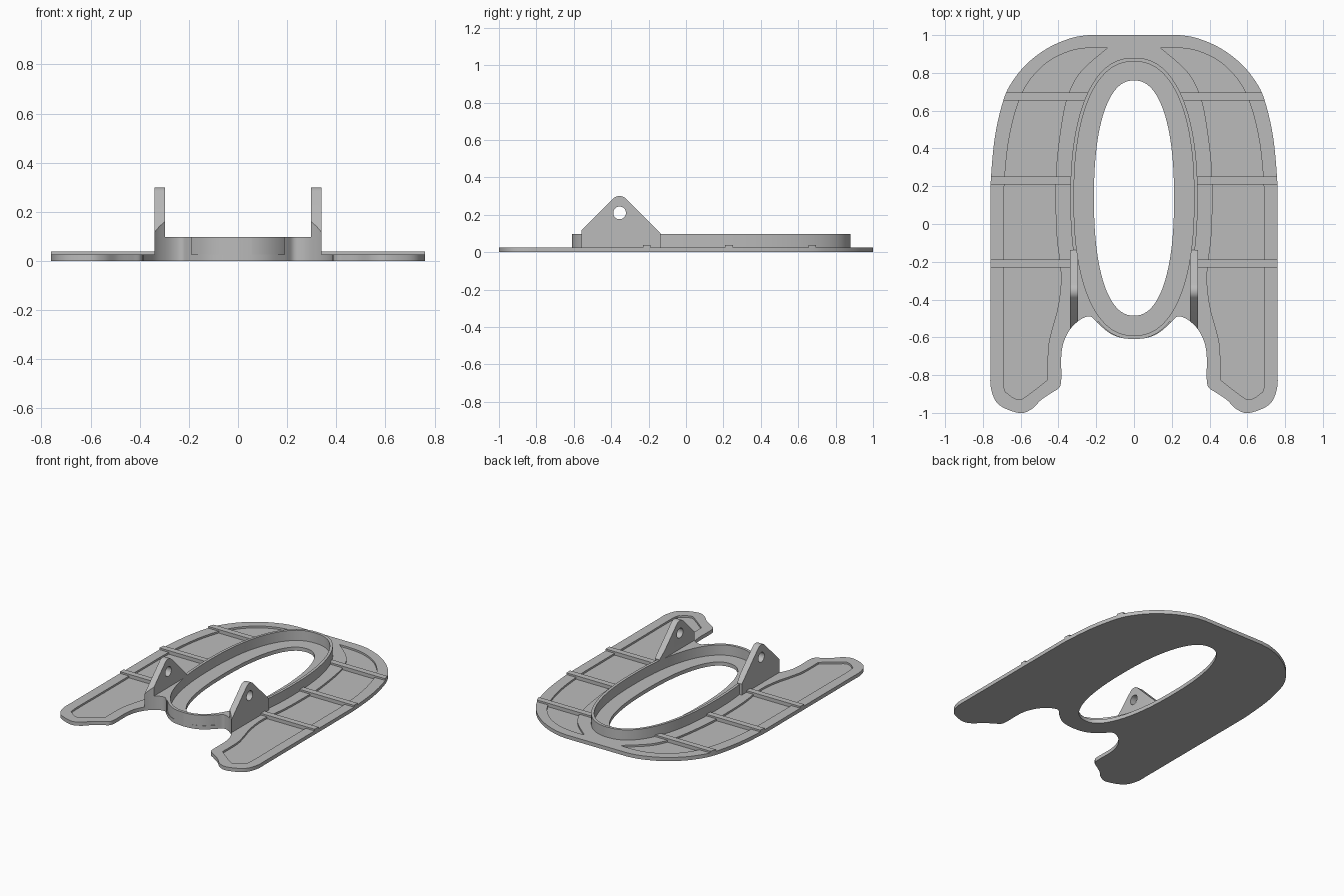
import bpy, bmesh, math

if "Cube" in bpy.data.objects:
    bpy.data.objects.remove(bpy.data.objects["Cube"])

grey = bpy.data.materials.new("plain grey")
grey.diffuse_color = (0.5, 0.5, 0.5, 1)
grey.use_nodes = True
grey.node_tree.nodes["Principled BSDF"].inputs["Base Color"].default_value = grey.diffuse_color


def smooth(pts, n=6, closed=False):
    """Rounded line through the points."""
    out, c = [], len(pts)
    get = (lambda i: pts[i % c]) if closed else (lambda i: pts[max(0, min(c - 1, i))])
    for i in range(c if closed else c - 1):
        p0, p1, p2, p3 = (get(i + k) for k in (-1, 0, 1, 2))
        for s in range(n):
            t = s / n
            out.append(tuple(0.5 * (2 * b + (d - a) * t + (2 * a - 5 * b + 4 * d - e) * t * t
                                    + (3 * b - a - 3 * d + e) * t ** 3)
                             for a, b, d, e in zip(p0, p1, p2, p3)))
    if not closed:
        out.append(pts[-1])
    return out


def oval(rx, y0, y1, power=2.3, n=96):
    """Slightly squared ellipse from y0 to y1."""
    cy, ry = (y0 + y1) / 2, (y1 - y0) / 2
    pts = []
    for i in range(n):
        a = 2 * math.pi * i / n
        c, s = math.cos(a), math.sin(a)
        pts.append((rx * math.copysign(abs(c) ** (2 / power), c),
                    cy + ry * math.copysign(abs(s) ** (2 / power), s)))
    return pts


def prism(name, pts, lo, hi, axis="z"):
    """Extrude a 2D profile along z, or a (y, z) profile along x."""
    place = (lambda p, h: (p[0], p[1], h)) if axis == "z" else (lambda p, h: (h, p[0], p[1]))
    bm = bmesh.new()
    face = bm.faces.new([bm.verts.new(place(p, lo)) for p in pts])
    ext = bmesh.ops.extrude_face_region(bm, geom=[face])
    step = (0, 0, hi - lo) if axis == "z" else (hi - lo, 0, 0)
    bmesh.ops.translate(bm, vec=step, verts=[v for v in ext["geom"] if isinstance(v, bmesh.types.BMVert)])
    bmesh.ops.recalc_face_normals(bm, faces=bm.faces)
    me = bpy.data.meshes.new(name)
    bm.to_mesh(me)
    bm.free()
    me.materials.append(grey)
    ob = bpy.data.objects.new(name, me)
    bpy.context.collection.objects.link(ob)
    return ob


def rect(x0, x1, y0, y1):
    return [(x0, y0), (x1, y0), (x1, y1), (x0, y1)]


def carve(ob, *ops):
    """Apply a chain of booleans, then shade by angle."""
    for cutter, kind in ops:
        m = ob.modifiers.new("cut", "BOOLEAN")
        m.operation, m.object, m.solver = kind, cutter, "EXACT"
    bpy.context.view_layer.update()
    me = bpy.data.meshes.new_from_object(ob.evaluated_get(bpy.context.evaluated_depsgraph_get()))
    ob.modifiers.clear()
    ob.data = me
    me.shade_smooth()
    me.set_sharp_from_angle(angle=math.radians(30))


def flip(pts, side):
    return [(side * x, y) for x, y in pts]


# Right half of the base outline, back to front
half = smooth([(0.24, 1), (0.33, 0.985), (0.45, 0.935), (0.56, 0.855), (0.64, 0.76), (0.69, 0.66),
               (0.735, 0.47), (0.757, 0.25), (0.76, 0.1), (0.76, -0.4), (0.76, -0.75), (0.757, -0.87),
               (0.716, -0.956), (0.61, -1), (0.545, -0.982), (0.49, -0.93), (0.43, -0.89),
               (0.395, -0.865), (0.385, -0.82), (0.385, -0.7), (0.372, -0.625), (0.34, -0.56),
               (0.30, -0.518), (0.26, -0.494), (0.225, -0.492), (0.19, -0.527), (0.13, -0.577),
               (0.07, -0.602), (0, -0.61)])
outline = half + flip(half, -1)[-2::-1]

# Recess outline for one wing: outer edge, then inner edge
recess = (smooth([(0.14, 0.933), (0.23, 0.933), (0.34, 0.915), (0.46, 0.855), (0.56, 0.75), (0.62, 0.62),
                  (0.665, 0.43), (0.687, 0.2), (0.69, 0), (0.69, -0.5), (0.69, -0.84),
                  (0.665, -0.9), (0.61, -0.93), (0.565, -0.908), (0.457, -0.825)])[:-1]
          + smooth([(0.457, -0.825), (0.455, -0.66), (0.435, -0.56), (0.405, -0.45), (0.388, -0.33),
                    (0.39, -0.22), (0.408, -0.08), (0.415, 0.1), (0.41, 0.32), (0.372, 0.6),
                    (0.325, 0.74), (0.26, 0.83), (0.14, 0.933)])[:-1])

# Helpers
bounds = prism("bounds_cutter", outline, -0.1, 0.5)
hole = prism("hole_cutter", oval(0.212, -0.485, 0.76), -0.1, 0.5)
inside = prism("collar_cutter", oval(0.318, -0.59, 0.86), -0.1, 0.5)
helpers = [bounds, hole, inside]

# Base plate with central opening and recessed wings
pockets = [prism("recess_cutter", flip(recess, s), 0.013, 0.2) for s in (1, -1)]
helpers += pockets
base = prism("base_plate", outline, 0, 0.026)
carve(base, (hole, "DIFFERENCE"), *[(p, "DIFFERENCE") for p in pockets])

# Raised oval collar
collar = prism("collar", oval(0.337, -0.61, 0.88), 0.015, 0.098)
carve(collar, (bounds, "INTERSECT"), (inside, "DIFFERENCE"))

# Lug profile (y, z) with rounded tip
tip = [(-0.355 + 0.05 * math.cos(a), 0.25 + 0.05 * math.sin(a))
       for a in (math.radians(45 + 90 * i / 10) for i in range(11))]
lug_profile = [(-0.62, 0.015), (-0.137, 0.015), (-0.137, 0.103)] + tip + [(-0.62, 0.056)]
pin = prism("pin_hole_cutter", [(-0.355 + 0.034 * math.cos(i * math.pi / 16),
                                 0.21 + 0.034 * math.sin(i * math.pi / 16)) for i in range(32)],
            -0.6, 0.6, "x")
helpers.append(pin)

for s, label in ((1, "right"), (-1, "left")):
    # Web joining collar and lug
    web = prism(label + "_web", flip(rect(0.19, 0.339, -0.6, -0.14), s), 0.015, 0.098)
    carve(web, (bounds, "INTERSECT"), (inside, "DIFFERENCE"))
    # Upright lug with pin hole
    lug = prism(label + "_lug", lug_profile, s * 0.296, s * 0.34, "x")
    carve(lug, (bounds, "INTERSECT"), (inside, "DIFFERENCE"), (pin, "DIFFERENCE"))
    # Cross ribs over each wing
    for i, (y, x0) in enumerate(((-0.21, 0.325), (0.23, 0.325), (0.675, 0.245))):
        rib = prism(f"{label}_rib_{i + 1}", flip(rect(x0, 0.8, y - 0.021, y + 0.021), s), 0.01, 0.038)
        carve(rib, (bounds, "INTERSECT"), (inside, "DIFFERENCE"))

for h in helpers:
    bpy.data.objects.remove(h)
